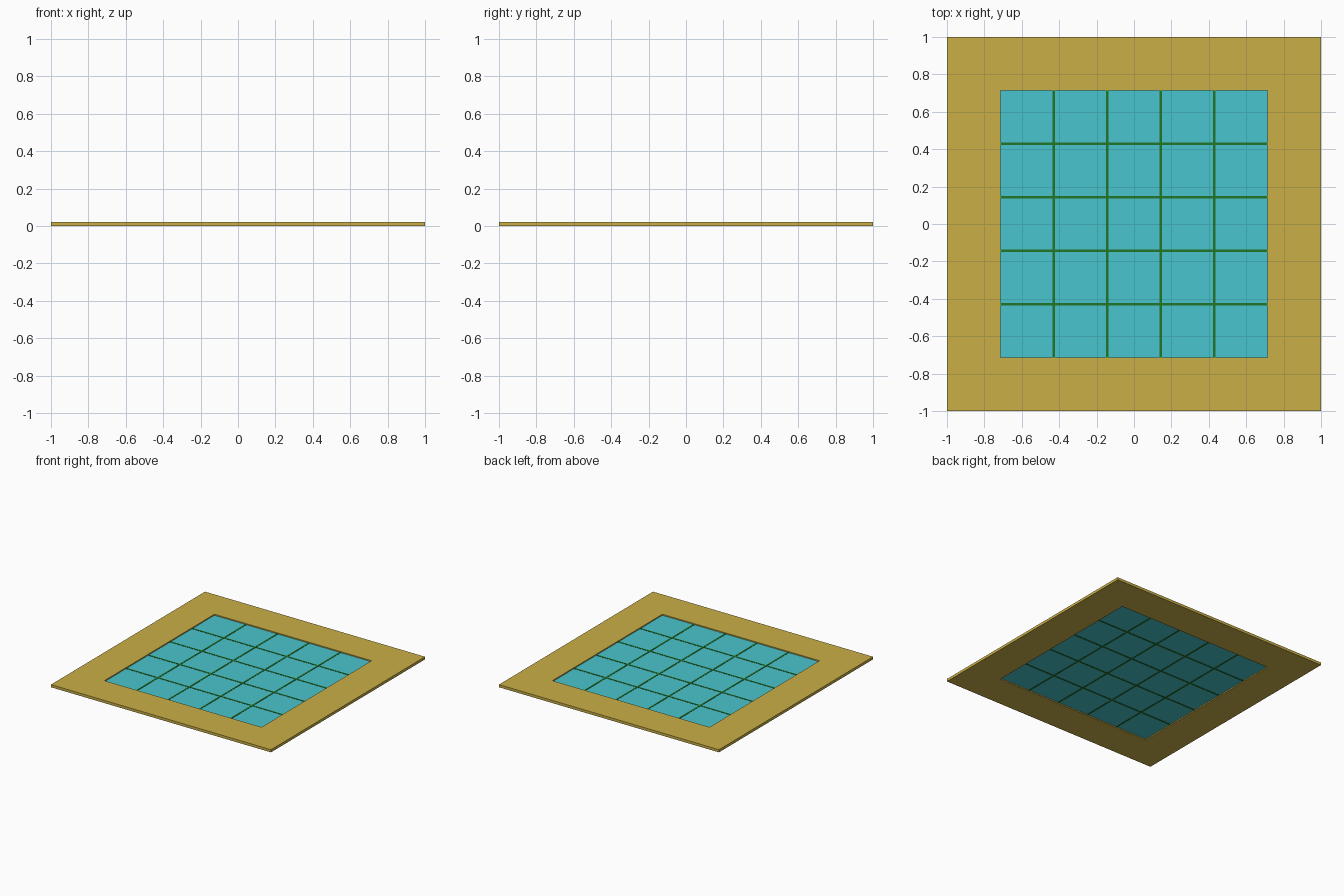
import bpy
import bmesh

cube = bpy.data.objects.get("Cube")
if cube:
    bpy.data.objects.remove(cube, do_unlink=True)

HEIGHT = 0.022      # frame thickness
MID = HEIGHT / 2    # glass and bars sit at mid-depth
INNER = 1 / 1.4     # half size of the opening
PANES = 5
GLASS_T = 0.004
BAR_T, BAR_W = 0.008, 0.013


def material(name, rgb):
    mat = bpy.data.materials.new(name)
    mat.use_nodes = True
    mat.diffuse_color = (*rgb, 1)
    mat.node_tree.nodes["Principled BSDF"].inputs["Base Color"].default_value = (*rgb, 1)
    return mat


def finish(name, bm, mat):
    bmesh.ops.recalc_face_normals(bm, faces=bm.faces)
    mesh = bpy.data.meshes.new(name)
    bm.to_mesh(mesh)
    bm.free()
    mesh.materials.append(mat)
    obj = bpy.data.objects.new(name, mesh)
    bpy.context.collection.objects.link(obj)
    return obj


def box(name, center, size, mat):
    bm = bmesh.new()
    bmesh.ops.create_cube(bm, size=1)
    bmesh.ops.scale(bm, vec=size, verts=bm.verts)
    bmesh.ops.translate(bm, vec=center, verts=bm.verts)
    return finish(name, bm, mat)


gold = material("ochre frame", (0.59, 0.43, 0.063))
cyan = material("turquoise glass", (0.066, 0.56, 0.61))
green = material("green bars", (0.016, 0.18, 0.022))

# Square frame: a flat ring extruded upward
bm = bmesh.new()
corners = [(-1, -1), (1, -1), (1, 1), (-1, 1)]
outer = [bm.verts.new((x, y, 0)) for x, y in corners]
inner = [bm.verts.new((x * INNER, y * INNER, 0)) for x, y in corners]
for i in range(4):
    j = (i + 1) % 4
    bm.faces.new((outer[i], outer[j], inner[j], inner[i]))
ring = bmesh.ops.extrude_face_region(bm, geom=bm.faces[:], use_keep_orig=True)
top = [g for g in ring["geom"] if isinstance(g, bmesh.types.BMVert)]
bmesh.ops.translate(bm, vec=(0, 0, HEIGHT), verts=top)
finish("frame", bm, gold)

# Glass sheet recessed on both sides
box("glass", (0, 0, MID), (2 * INNER, 2 * INNER, GLASS_T), cyan)

# Glazing bars between the panes
step = 2 * INNER / PANES
for i in range(1, PANES):
    p = -INNER + i * step
    box(f"upright_bar_{i}", (p, 0, MID), (BAR_W, 2 * INNER, BAR_T), green)
    box(f"cross_bar_{i}", (0, p, MID), (2 * INNER, BAR_W, BAR_T), green)
